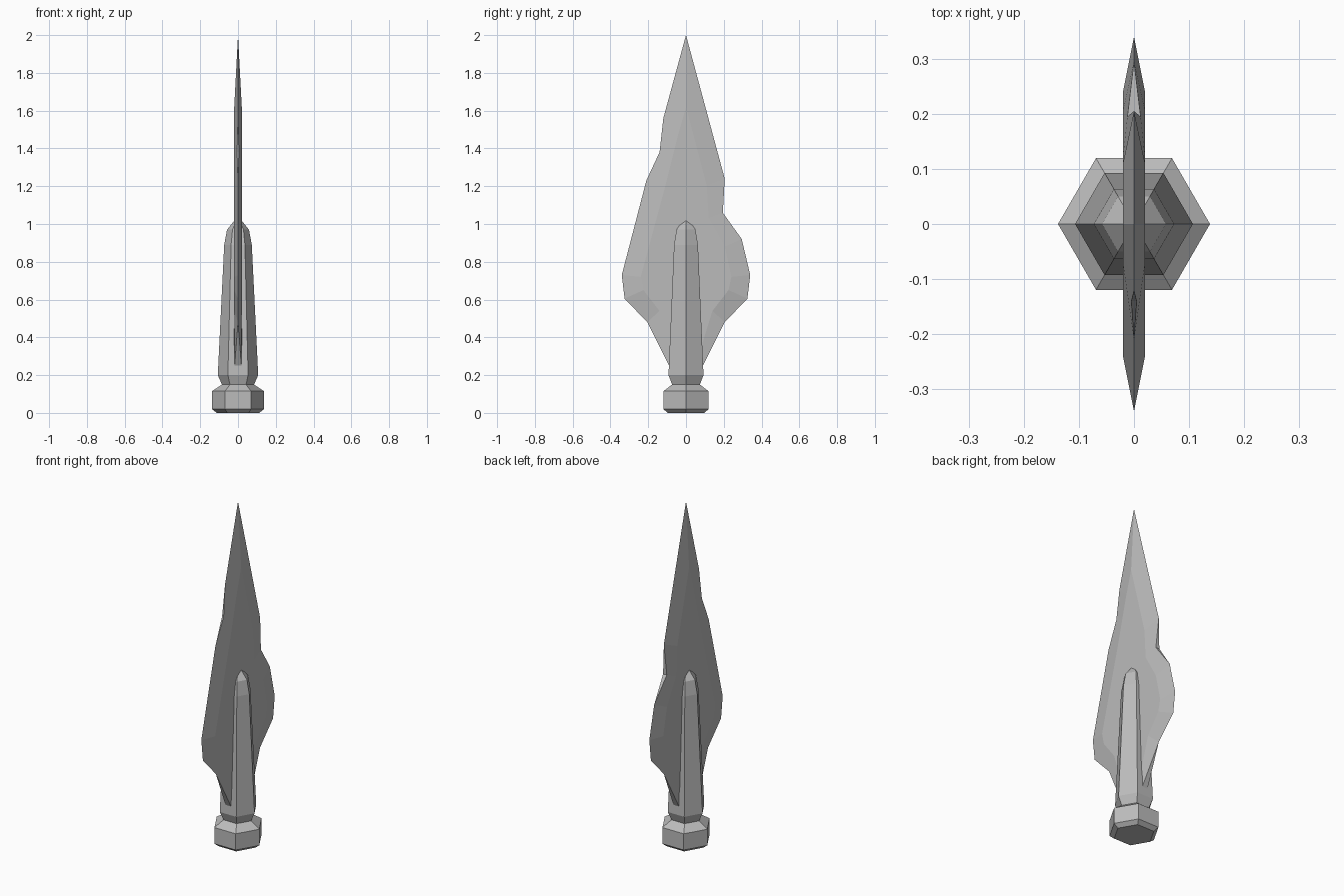
import bpy, bmesh, math

cube = bpy.data.objects.get("Cube")
if cube:
    bpy.data.objects.remove(cube, do_unlink=True)

GREY = (0.5, 0.5, 0.5, 1)
steel = bpy.data.materials.new("grey_steel")
steel.use_nodes = True
steel.diffuse_color = GREY
steel.node_tree.nodes["Principled BSDF"].inputs["Base Color"].default_value = GREY


def make_object(name, bm):
    bmesh.ops.remove_doubles(bm, verts=bm.verts, dist=0.0005)
    bmesh.ops.recalc_face_normals(bm, faces=bm.faces)
    mesh = bpy.data.meshes.new(name)
    bm.to_mesh(mesh)
    bm.free()
    mesh.materials.append(steel)
    obj = bpy.data.objects.new(name, mesh)
    bpy.context.collection.objects.link(obj)
    return obj


def bridge(bm, a, b):
    n = len(a)
    for i in range(n):
        j = (i + 1) % n
        bm.faces.new((a[i], a[j], b[j], b[i]))


# Six-sided socket with a flared foot: (radius, height)
profile = [(0.112, 0), (0.138, 0.02), (0.138, 0.115), (0.085, 0.15),
           (0.107, 0.2), (0.073, 0.89), (0.058, 0.97), (0.01, 1.03)]
bm = bmesh.new()
rings = []
for r, z in profile:
    angles = [math.radians(60 * i) for i in range(6)]
    rings.append([bm.verts.new((r * math.cos(a), r * math.sin(a), z)) for a in angles])
for low, high in zip(rings, rings[1:]):
    bridge(bm, low, high)
bm.faces.new(rings[0])
bm.faces.new(rings[-1])
make_object("socket", bm)

# Blade stations: edge y, z, half thickness of the edge, then flat y, z
stations = [
    (0, 2.0, 0, 0, 1.62),
    (0.205, 1.24, 0, 0.11, 1.20),
    (0.195, 1.06, 0.012, 0.12, 1.03),
    (0.295, 0.92, 0, 0.205, 0.88),
    (0.34, 0.73, 0, 0.24, 0.72),
    (0.325, 0.605, 0, 0.225, 0.65),
    (0.205, 0.48, 0, 0.14, 0.54),
    (0.09, 0.25, 0.018, 0.05, 0.25),
    (-0.09, 0.25, 0.018, -0.05, 0.25),
    (-0.205, 0.48, 0, -0.14, 0.54),
    (-0.325, 0.605, 0, -0.225, 0.65),
    (-0.34, 0.73, 0, -0.24, 0.72),
    (-0.21, 1.23, 0, -0.11, 1.20),
    (-0.14, 1.38, 0.005, -0.07, 1.36),
    (-0.12, 1.56, 0, -0.04, 1.48),
]
bm = bmesh.new()
edges = []
for side in (1, -1):
    edge = [bm.verts.new((side * e, y, z)) for y, z, e, fy, fz in stations]
    flat = [bm.verts.new((side * 0.02, fy, fz)) for y, z, e, fy, fz in stations]
    bridge(bm, edge, flat)
    bm.faces.new(flat)
    edges.append(edge)

# Close the blunt parts of the rim and merge the sharp ones
bridge(bm, edges[0], edges[1])
bmesh.ops.dissolve_degenerate(bm, edges=bm.edges, dist=0.0005)
make_object("blade", bm)
